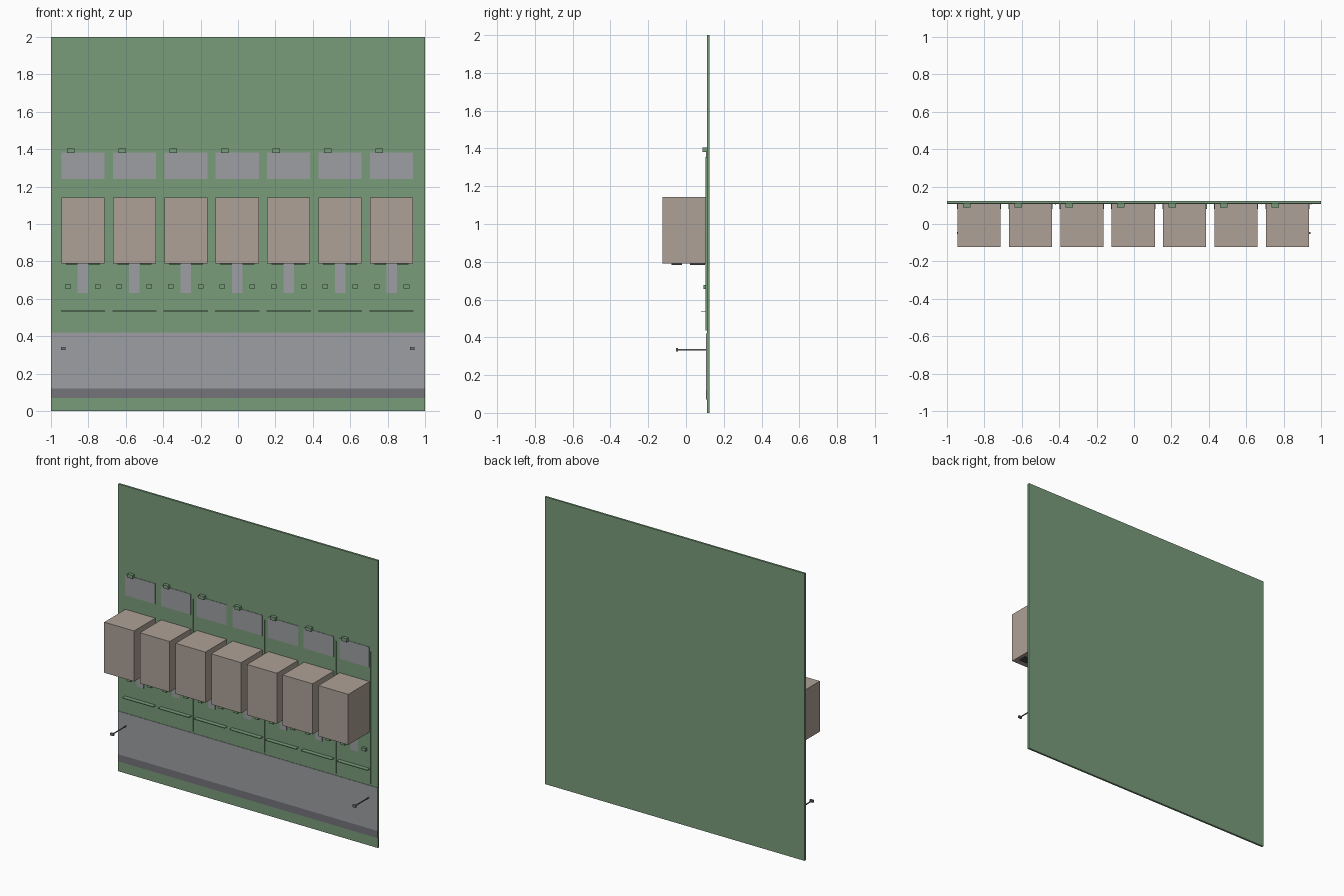
import bpy

cube = bpy.data.objects.get("Cube")
if cube:
    bpy.data.objects.remove(cube, do_unlink=True)


def material(name, r, g, b):
    m = bpy.data.materials.new(name)
    m.use_nodes = True
    m.diffuse_color = (r, g, b, 1)
    m.node_tree.nodes["Principled BSDF"].inputs["Base Color"].default_value = (r, g, b, 1)
    return m


GREEN = material("grass_green", 0.19, 0.33, 0.195)
BEIGE = material("wall_beige", 0.42, 0.355, 0.31)
GREY = material("paving_grey", 0.335, 0.345, 0.36)
DARK = material("dark_grey", 0.175, 0.175, 0.195)
GLASS = material("window_dark", 0.06, 0.065, 0.07)

GROUND = 0.11  # y of the board's front surface


def box(name, mat, x, z, y):
    """Box between (low, high) pairs on each axis."""
    bpy.ops.mesh.primitive_cube_add(size=1, location=[sum(p) / 2 for p in (x, y, z)])
    ob = bpy.context.object
    ob.name = name
    ob.scale = [p[1] - p[0] for p in (x, y, z)]
    bpy.ops.object.transform_apply(location=False, rotation=False, scale=True)
    ob.data.materials.append(mat)
    return ob


def raised(name, mat, cx, width, z, height):
    """Box standing out of the board by the given height."""
    return box(name, mat, (cx - width / 2, cx + width / 2), z, (GROUND - height, GROUND))


# Board, road and kerb strip
box("ground_board", GREEN, (-1, 1), (0, 2), (GROUND, 0.124))
raised("road", GREY, 0, 2, (0.12, 0.42), 0.003)
raised("lower_footpath", DARK, 0, 2, (0.07, 0.12), 0.003)

# Row of seven identical plots
for i in range(7):
    cx = -0.829 + i * 0.275
    raised("house", BEIGE, cx, 0.23, (0.79, 1.142), 0.234)
    raised("patio", GREY, cx, 0.23, (1.24, 1.383), 0.003)
    raised("front_path", GREY, cx, 0.056, (0.63, 0.79), 0.003)
    raised("shed", GREEN, cx - 0.066, 0.04, (1.38, 1.404), 0.022)
    raised("front_hedge", GREEN, cx, 0.236, (0.533, 0.538), 0.03)
    for side in (-1, 1):
        raised("planter", GREEN, cx + side * 0.08, 0.03, (0.655, 0.676), 0.018)
        wx = (cx + side * 0.06 - 0.031, cx + side * 0.06 + 0.031)
        box("upper_window", GLASS, wx, (0.784, 0.79), (-0.078, -0.022))
        box("lower_window", GLASS, wx, (0.784, 0.79), (0.02, 0.1))

# Long plot dividers
for x in (-0.42, 0.13, 0.68, 0.947):
    raised("plot_divider", GREEN, x, 0.004, (0.435, 1.355), 0.007)

# Street lamps
for x in (-0.935, 0.932):
    raised("lamp_post", DARK, x, 0.006, (0.331, 0.337), 0.155)
    box("lamp_head", DARK, (x - 0.012, x + 0.012), (0.326, 0.343), (-0.053, -0.043))
